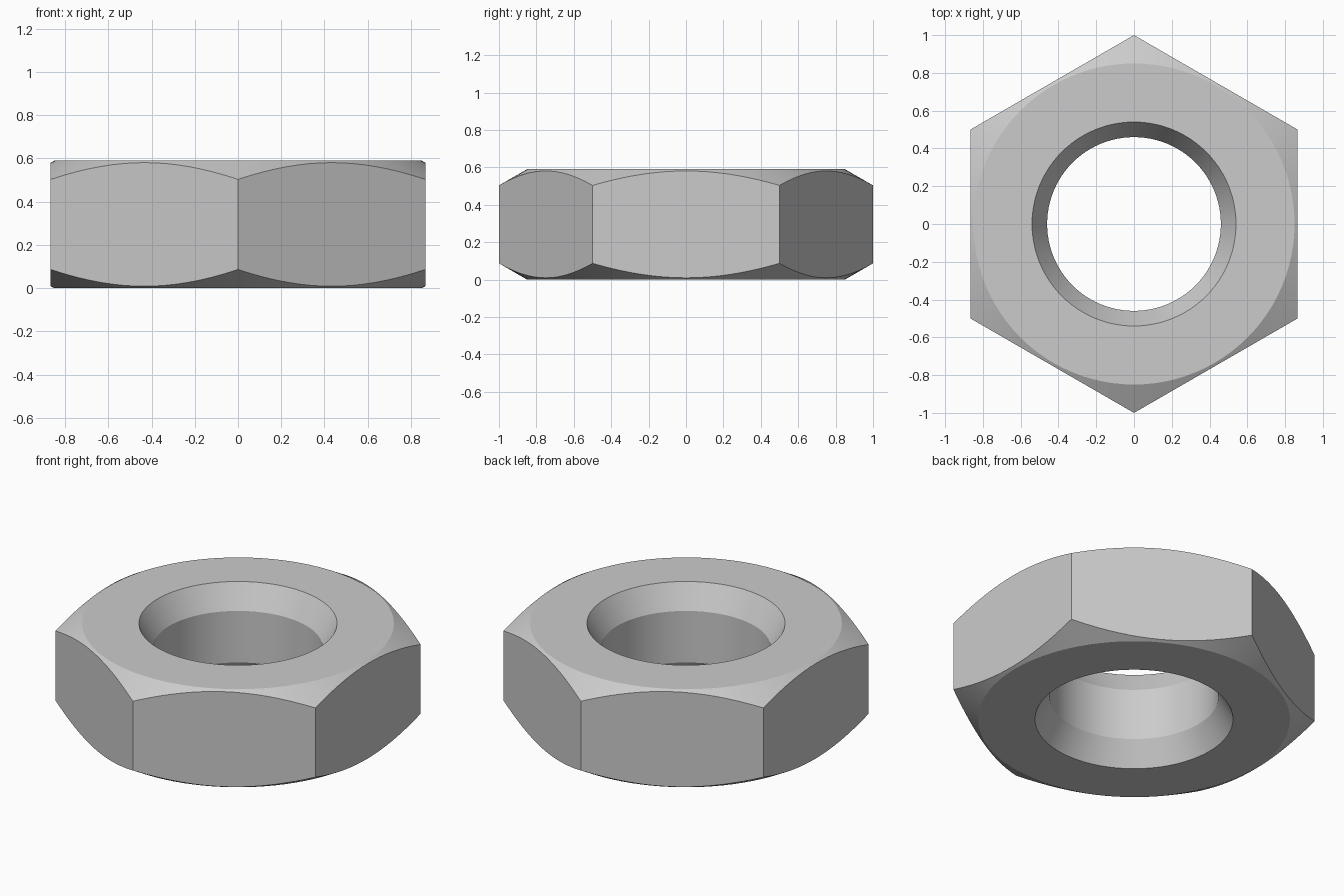
import bpy, bmesh, math

SEGMENTS = 96          # multiple of 12, so the hexagon corners fall on vertices
HEIGHT = 0.59
BORE, RIM, FLAT = 0.46, 0.54, 0.85
SINK = 0.14            # countersink depth
SLOPE = math.tan(math.radians(30))

cube = bpy.data.objects.get("Cube")
if cube:
    bpy.data.objects.remove(cube, do_unlink=True)

steel = bpy.data.materials.new("grey steel")
steel.use_nodes = True
colour = (0.6, 0.6, 0.6, 1)
steel.diffuse_color = colour
steel.node_tree.nodes["Principled BSDF"].inputs["Base Color"].default_value = colour


def hex_radius(angle):
    """Distance to the hexagon's edge, with flats on the x axis."""
    sector = math.radians(60)
    offset = (angle + sector / 2) % sector - sector / 2
    return math.cos(sector / 2) / math.cos(offset)


def section(angle):
    """Closed cross-section: bore, countersink, bearing face, chamfer, side."""
    edge = hex_radius(angle)
    lower = [(BORE, SINK), (RIM, 0), (FLAT, 0), (edge, (edge - FLAT) * SLOPE)]
    return lower + [(r, HEIGHT - z) for r, z in reversed(lower)]


# Hexagonal nut, swept around the z axis
bm = bmesh.new()
rings = []
for i in range(SEGMENTS):
    a = math.tau * i / SEGMENTS
    rings.append([bm.verts.new((r * math.cos(a), r * math.sin(a), z))
                  for r, z in section(a)])
for i, ring in enumerate(rings):
    following = rings[(i + 1) % SEGMENTS]
    for j in range(len(ring)):
        k = (j + 1) % len(ring)
        bm.faces.new((ring[j], following[j], following[k], ring[k]))
bmesh.ops.recalc_face_normals(bm, faces=bm.faces)

mesh = bpy.data.meshes.new("hex_nut")
bm.to_mesh(mesh)
bm.free()
mesh.materials.append(steel)
nut = bpy.data.objects.new("hex_nut", mesh)
bpy.context.collection.objects.link(nut)

# Smooth round surfaces, sharp corners
bpy.ops.object.select_all(action='DESELECT')
nut.select_set(True)
bpy.context.view_layer.objects.active = nut
bpy.ops.object.shade_smooth_by_angle(angle=math.radians(25))
